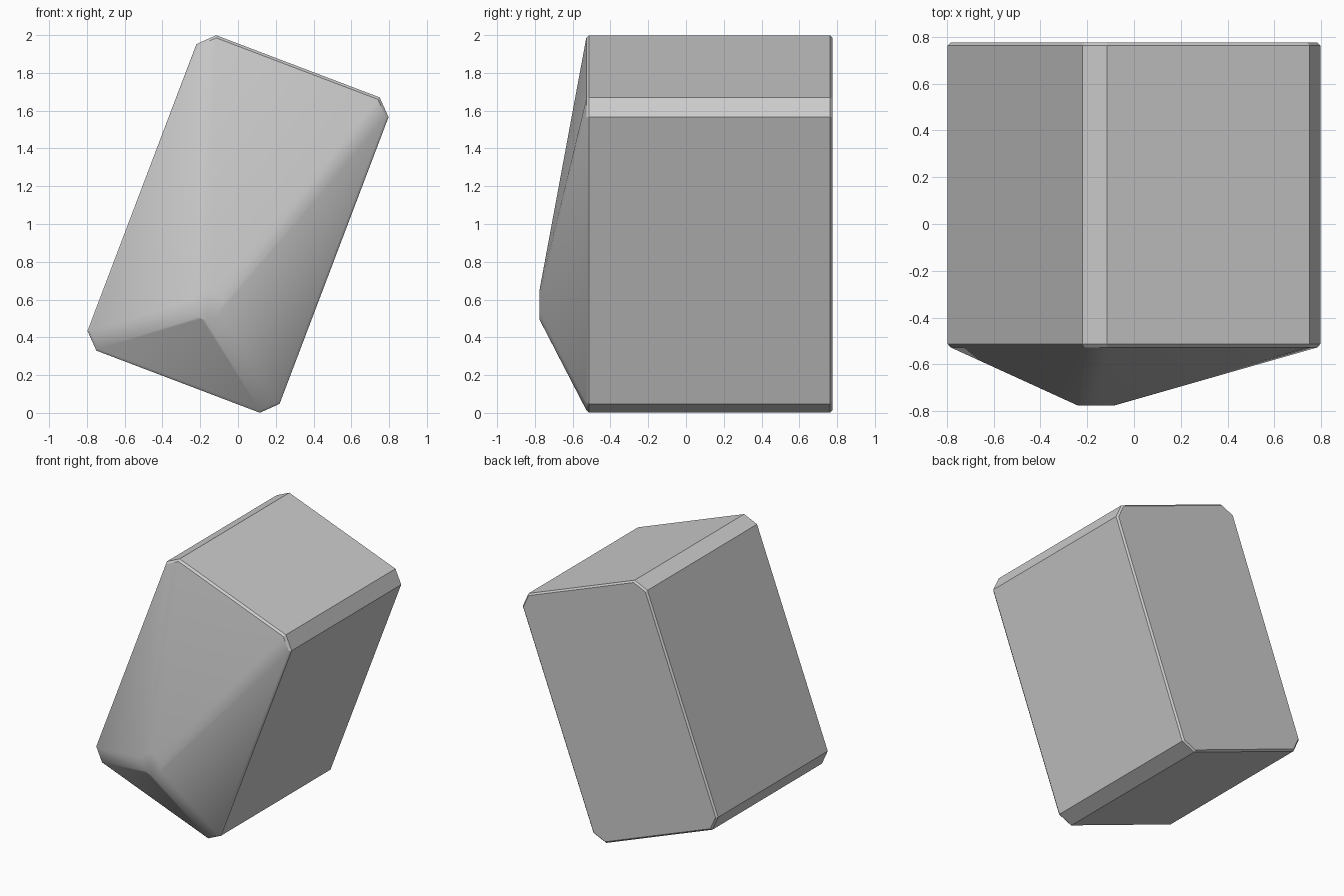
import bpy, bmesh
from math import cos, sin, pi, radians

cube = bpy.data.objects.get("Cube")
if cube:
    bpy.data.objects.remove(cube, do_unlink=True)

HALF_W, HALF_H, CHAMFER = 0.544, 0.893, 0.081
TILT = radians(-20.8)


def body_ring(y, inset):
    """Tilted rectangle with cut corners, shrunk by an even inset."""
    a, b, c = HALF_W - inset, HALF_H - inset, CHAMFER - 0.586 * inset
    points = []
    for su in (-1, 1):
        for sw in (-1, 1):
            points += [(su * a, sw * (b - c)), (su * (a - c), sw * b)]
    return [(u * cos(TILT) - w * sin(TILT), y, 1 + u * sin(TILT) + w * cos(TILT))
            for u, w in points]


def disc_ring(x, y, z, radius, sides=32):
    return [(x + radius * cos(2 * pi * i / sides), y, z + radius * sin(2 * pi * i / sides))
            for i in range(sides)]


# Block with thin chamfers, its front drawn out to a small off-centre disc
bm = bmesh.new()
rings = [body_ring(0.775, 0.012), body_ring(0.763, 0), body_ring(-0.513, 0),
         body_ring(-0.528, 0.013), disc_ring(-0.162, -0.775, 0.573, 0.08)]
for ring in rings:
    for co in ring:
        bm.verts.new(co)
bmesh.ops.convex_hull(bm, input=bm.verts)
bmesh.ops.dissolve_limit(bm, angle_limit=radians(0.3), verts=bm.verts, edges=bm.edges)
bmesh.ops.recalc_face_normals(bm, faces=bm.faces)
mesh = bpy.data.meshes.new("pointed_block")
bm.to_mesh(mesh)
bm.free()
block = bpy.data.objects.new("pointed_block", mesh)
bpy.context.collection.objects.link(block)

# Plain grey surface
grey = bpy.data.materials.new("plain_grey")
grey.use_nodes = True
colour = (0.6, 0.6, 0.6, 1)
grey.diffuse_color = colour
grey.node_tree.nodes["Principled BSDF"].inputs["Base Color"].default_value = colour
mesh.materials.append(grey)

# Soft blends on the nose, crisp block edges
bpy.ops.object.select_all(action="DESELECT")
block.select_set(True)
bpy.context.view_layer.objects.active = block
bpy.ops.object.shade_smooth_by_angle(angle=radians(30))
